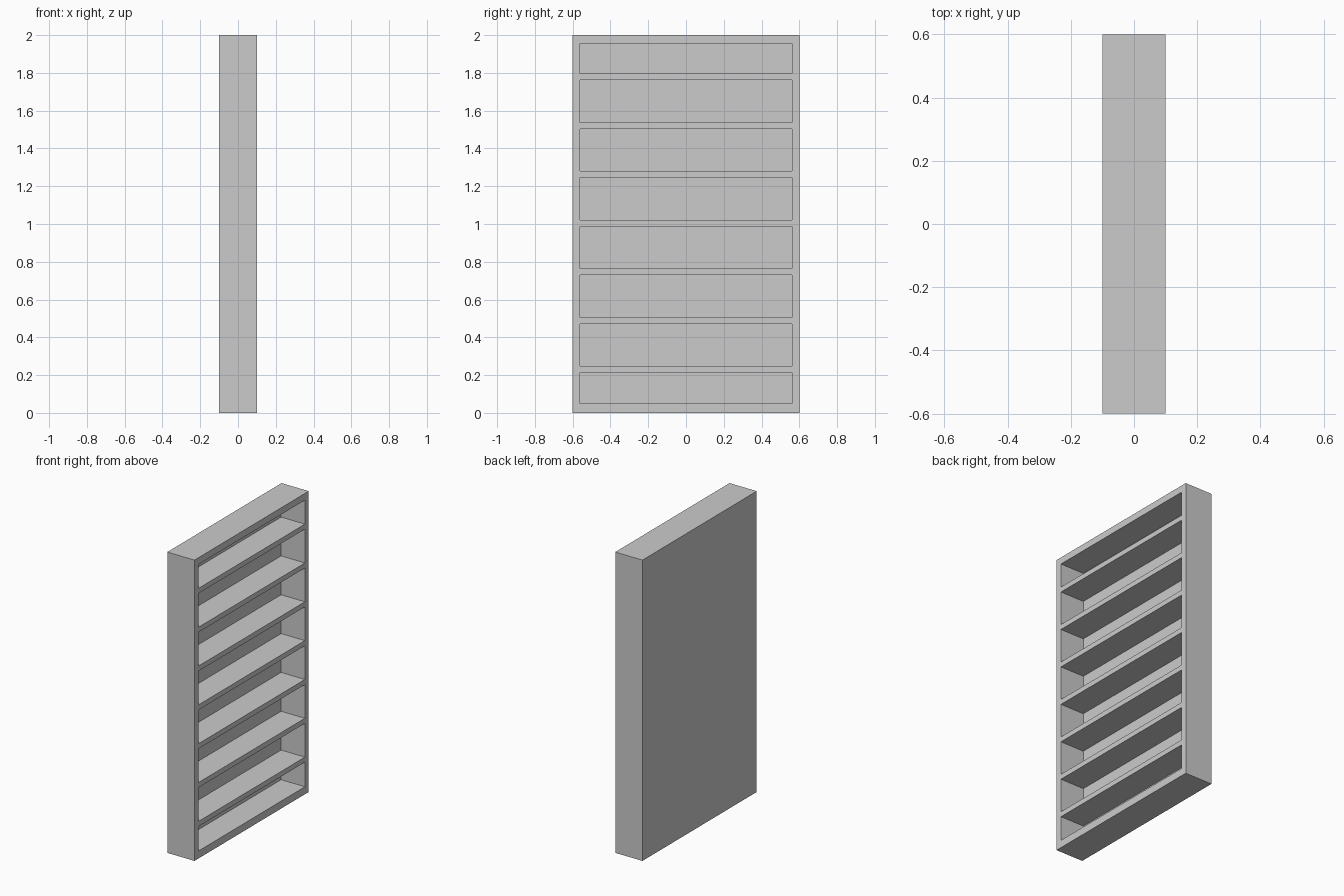
import bpy, bmesh
from mathutils import Matrix, Vector

if "Cube" in bpy.data.objects:
    bpy.data.objects.remove(bpy.data.objects["Cube"])

DEPTH, WIDTH, HEIGHT = 0.2, 1.2, 2.0
SIDE, BOTTOM, TOP, BACK = 0.04, 0.05, 0.045, 0.025
SHELF = 0.034
SHELF_FIRST, SHELF_LAST, SHELVES = 0.23, 1.779, 7


def add_box(bm, lo, hi):
    lo, hi = Vector(lo), Vector(hi)
    size = hi - lo
    bmesh.ops.create_cube(bm, size=1, matrix=Matrix.Translation((lo + hi) / 2)
                          @ Matrix.Diagonal((*size, 1)))


def make_object(name, boxes):
    bm = bmesh.new()
    for lo, hi in boxes:
        add_box(bm, lo, hi)
    mesh = bpy.data.meshes.new(name)
    bm.to_mesh(mesh)
    bm.free()
    ob = bpy.data.objects.new(name, mesh)
    bpy.context.collection.objects.link(ob)
    return ob


# Solid cabinet body
cabinet = make_object("bookcase", [((-DEPTH / 2, -WIDTH / 2, 0),
                                    (DEPTH / 2, WIDTH / 2, HEIGHT))])

# Compartments between the shelves, open towards +x
step = (SHELF_LAST - SHELF_FIRST) / (SHELVES - 1)
centres = [SHELF_FIRST + i * step for i in range(SHELVES)]
floors = [BOTTOM] + [z + SHELF / 2 for z in centres]
ceilings = [z - SHELF / 2 for z in centres] + [HEIGHT - TOP]
y = WIDTH / 2 - SIDE
cutter = make_object("compartment_cutter",
                     [((-DEPTH / 2 + BACK, -y, a), (DEPTH / 2 + 0.05, y, b))
                      for a, b in zip(floors, ceilings)])
cutter.hide_render = True
cutter.hide_set(True)

cut = cabinet.modifiers.new("compartments", 'BOOLEAN')
cut.operation = 'DIFFERENCE'
cut.solver = 'EXACT'
cut.object = cutter
